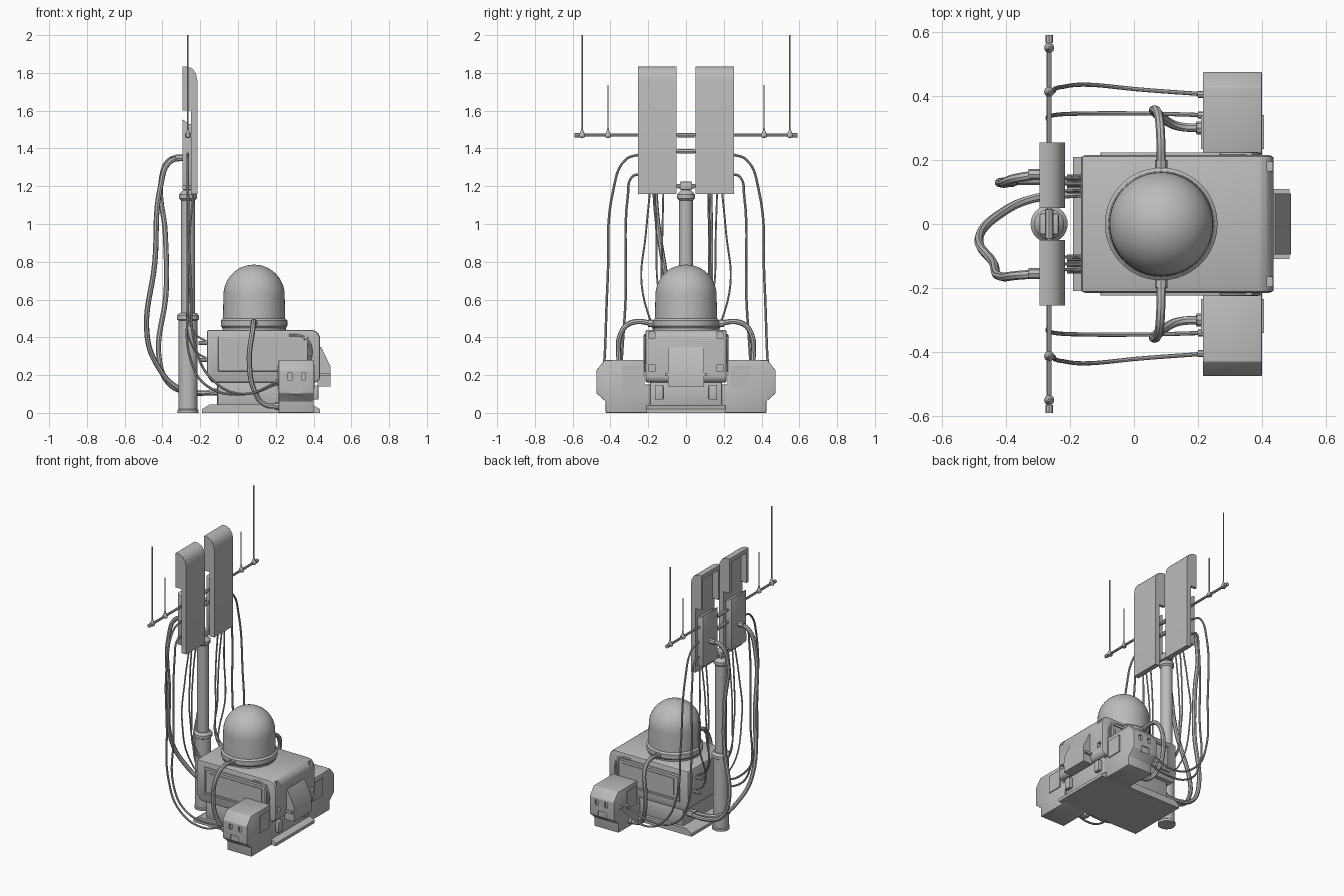
import bpy, bmesh, math
from mathutils import Vector

cube = bpy.data.objects.get("Cube")
if cube:
    bpy.data.objects.remove(cube)

mat = bpy.data.materials.new("plain_grey")
mat.use_nodes = True
GREY = (0.5, 0.5, 0.5, 1)
mat.diffuse_color = GREY
mat.node_tree.nodes["Principled BSDF"].inputs["Base Color"].default_value = GREY
parts = []


def add(name, data):
    ob = bpy.data.objects.new(name, data)
    bpy.context.scene.collection.objects.link(ob)
    data.materials.append(mat)
    return ob


def bake(ob):
    """Turn modifiers or a curve into a plain mesh object."""
    bpy.context.view_layer.update()
    deps = bpy.context.evaluated_depsgraph_get()
    mesh = bpy.data.meshes.new_from_object(ob.evaluated_get(deps))
    name = ob.name
    bpy.data.objects.remove(ob)
    mesh.materials.clear()
    new = add(name, mesh)
    new.name = name
    parts.append(new)
    return new


def prism(name, profile, axis, a, b, bevel=0, cuts=()):
    """Extrude a profile along x or y; cuts are (min, max) boxes to subtract."""
    bm = bmesh.new()
    place = (lambda t, p: (t, p[0], p[1])) if axis == "x" else (lambda t, p: (p[0], t, p[1]))
    ends = [[bm.verts.new(place(t, p)) for p in profile] for t in (a, b)]
    bm.faces.new(ends[0])
    bm.faces.new(ends[1])
    n = len(profile)
    for i in range(n):
        j = (i + 1) % n
        bm.faces.new((ends[0][i], ends[0][j], ends[1][j], ends[1][i]))
    bmesh.ops.recalc_face_normals(bm, faces=bm.faces)
    mesh = bpy.data.meshes.new(name)
    bm.to_mesh(mesh)
    bm.free()
    ob = add(name, mesh)
    if bevel:
        m = ob.modifiers.new("bevel", "BEVEL")
        m.width, m.segments, m.limit_method = bevel, 2, "ANGLE"
    cutters = []
    for lo, hi in cuts:
        c = box("cutter", lo, hi, keep=False)
        c.hide_render = True
        m = ob.modifiers.new("cut", "BOOLEAN")
        m.operation, m.solver, m.object = "DIFFERENCE", "EXACT", c
        cutters.append(c)
    if name == "cutter":
        return ob
    ob = bake(ob)
    for c in cutters:
        bpy.data.objects.remove(c)
    return ob


def box(name, lo, hi, bevel=0, cuts=(), keep=True):
    lo, hi = [min(p) for p in zip(lo, hi)], [max(p) for p in zip(lo, hi)]
    rect = [(lo[0], lo[2]), (hi[0], lo[2]), (hi[0], hi[2]), (lo[0], hi[2])]
    return prism(name, rect, "y", lo[1], hi[1], bevel, cuts)


def lathe(name, profile, x, y, sides=32):
    """Spin (radius, z) points around a vertical axis."""
    bm = bmesh.new()
    vs = [bm.verts.new((r, 0, z)) for r, z in profile]
    es = [bm.edges.new(e) for e in zip(vs, vs[1:])]
    bmesh.ops.spin(bm, geom=vs + es, cent=(0, 0, 0), axis=(0, 0, 1), angle=math.tau, steps=sides)
    bmesh.ops.remove_doubles(bm, verts=bm.verts, dist=0.0001)
    bmesh.ops.recalc_face_normals(bm, faces=bm.faces)
    mesh = bpy.data.meshes.new(name)
    bm.to_mesh(mesh)
    bm.free()
    ob = add(name, mesh)
    ob.location = (x, y, 0)
    parts.append(ob)


def tube(name, pts, r):
    cu = bpy.data.curves.new(name, "CURVE")
    cu.dimensions, cu.bevel_depth, cu.bevel_resolution = "3D", r, 2
    cu.resolution_u, cu.use_fill_caps = (8 if len(pts) > 2 else 1), True
    sp = cu.splines.new("BEZIER")
    sp.bezier_points.add(len(pts) - 1)
    for bp, p in zip(sp.bezier_points, pts):
        bp.co = p
        bp.handle_left_type = bp.handle_right_type = "AUTO"
    bake(add(name, cu))


# Main housing, base and nose
corner = [(0.385 + 0.05 * math.sin(t * math.pi / 10), 0.39 + 0.05 * math.cos(t * math.pi / 10)) for t in range(6)]
side = [(-0.165, 0.44)] + corner + [(0.435, 0.18), (0.415, 0.16), (-0.14, 0.16), (-0.165, 0.2)]
pockets = [((0.41, s * 0.165, z), (0.45, s * 0.195, z + 0.035)) for s in (1, -1) for z in (0.22, 0.395)]
prism("main_housing", side, "y", -0.215, 0.215, 0.012, pockets)
box("lower_housing", (-0.11, -0.19, 0.03), (0.4, 0.19, 0.17), 0.01)
prism("base_plate", [(-0.19, 0), (0.435, 0), (0.435, 0.02), (0.39, 0.045), (-0.15, 0.045), (-0.19, 0.02)],
      "y", -0.21, 0.21)
prism("nose_cover", [(0.42, 0.14), (0.49, 0.14), (0.49, 0.245), (0.44, 0.35), (0.42, 0.35)], "y", -0.095, 0.095)
box("nose_rail", (0.4, -0.11, 0.195), (0.485, 0.11, 0.21))
for s, end in ((1, "back"), (-1, "front")):
    box(end + "_foot", (0.39, s * 0.12, 0.07), (0.425, s * 0.165, 0.145), 0.004)
    box(end + "_side_panel", (-0.105, s * 0.21, 0.22), (0.37, s * 0.224, 0.405), 0.004,
        [((-0.09, s * 0.217, 0.235), (0.355, s * 0.24, 0.39))])
    box(end + "_side_hatch", (-0.06, s * 0.21, 0.255), (0.335, s * 0.221, 0.37))
    tube(end + "_side_strap", [(0.27, s * 0.217, 0.41), (0.345, s * 0.217, 0.4),
                               (0.38, s * 0.217, 0.36), (0.38, s * 0.217, 0.26)], 0.008)

# Dome on its ring
arc = [(0.162 * math.cos(t * math.pi / 24), 0.623 + 0.162 * math.sin(t * math.pi / 24)) for t in range(12)]
lathe("dome", [(0.165, 0.49)] + arc + [(0, 0.785)], 0.085, 0, 48)
lathe("dome_ring", [(0, 0.43), (0.168, 0.43), (0.168, 0.45), (0.176, 0.46), (0.176, 0.49), (0.165, 0.5), (0, 0.5)],
      0.085, 0, 48)

# Mast
MX = -0.265
lathe("mast_lower", [(0, 0), (0.055, 0), (0.055, 0.015), (0.05, 0.02), (0.05, 0.49), (0.058, 0.495),
                     (0.058, 0.515), (0.045, 0.53), (0, 0.53)], MX, 0)
lathe("mast_upper", [(0, 0.5), (0.037, 0.5), (0.037, 1.125), (0.047, 1.135), (0.047, 1.155),
                     (0.036, 1.17), (0.02, 1.18), (0.02, 1.2), (0, 1.2)], MX, 0)
box("mast_head", (MX - 0.03, -0.033, 1.18), (MX + 0.03, 0.033, 1.225), 0.006)
for z in (1.2, 1.385, 1.47):
    tube("panel_link", [(MX, -0.1, z), (MX, 0.1, z)], 0.008)
    tube("panel_link_sleeve", [(MX, -0.045, z), (MX, 0.045, z)], 0.013)
tube("crossbar", [(MX, -0.59, 1.47), (MX, 0.59, 1.47)], 0.008)

panel = [(-0.25, 1.16), (-0.215, 1.16), (-0.215, 1.76), (-0.222, 1.795), (-0.24, 1.822), (-0.27, 1.835),
         (-0.295, 1.835), (-0.295, 1.6), (-0.25, 1.6)]
radio = [(-0.295, 1.2), (-0.24, 1.2), (-0.24, 1.53), (-0.26, 1.53), (-0.295, 1.555)]
for s, end in ((1, "back"), (-1, "front")):
    # Antenna panels with a hooded back and a radio unit
    prism(end + "_antenna_panel", panel, "y", s * 0.05, s * 0.255, 0,
          [((-0.31, s * 0.07, 1.55), (-0.252, s * 0.235, 1.805))])
    prism(end + "_radio_unit", radio, "y", s * 0.075, s * 0.235, 0.004)
    # Whip antennas
    for y, top, r in ((0.55, 2.0, 0.004), (0.413, 1.735, 0.0035)):
        lathe(end + "_whip", [(0, 1.455), (0.016, 1.46), (0.016, 1.475), (0.006, 1.495), (r, 1.51),
                              (r, top), (0, top)], MX, s * y, 10)
    tube(end + "_bar_cap", [(MX, s * 0.565, 1.47), (MX, s * 0.59, 1.47)], 0.012)

    # Side power box
    shape = [(0.19, 0), (0.425, 0), (0.425, 0.06), (0.475, 0.105), (0.475, 0.225), (0.43, 0.28), (0.22, 0.28),
             (0.22, 0.15), (0.19, 0.15)]
    slots = [((x, s * 0.462, 0.175), (x + 0.022, s * 0.5, 0.21)) for x in (0.265, 0.335)]
    slots.append(((0.275, s * 0.468, 0.05), (0.335, s * 0.5, 0.14)))
    prism(end + "_power_box", [(s * y, z) for y, z in shape], "x", 0.215, 0.4, 0.004, slots)
    for x in (0.209, 0.394):
        box(end + "_box_side_plate", (x, s * 0.235, 0.13), (x + 0.012, s * 0.34, 0.25))

    # Hose from dome ring to power box
    tube(end + "_dome_hose", [(0.085, s * 0.16, 0.47), (0.083, s * 0.28, 0.48), (0.078, s * 0.335, 0.44),
                              (0.06, s * 0.355, 0.28), (0.09, s * 0.33, 0.11), (0.14, s * 0.305, 0.045),
                              (0.225, s * 0.3, 0.035)], 0.014)
    tube(end + "_dome_hose_collar", [(0.085, s * 0.165, 0.472), (0.085, s * 0.2, 0.475)], 0.02)
    tube(end + "_box_hose_collar", [(0.195, s * 0.3, 0.037), (0.225, s * 0.3, 0.035)], 0.02)

    # Thin cables from panel edge to power box
    tube(end + "_outer_cable", [(MX, s * 0.24, 1.37), (MX, s * 0.32, 1.34), (MX, s * 0.385, 1.18),
                                (-0.25, s * 0.415, 0.7), (-0.225, s * 0.428, 0.35), (-0.14, s * 0.435, 0.18),
                                (0.02, s * 0.42, 0.1), (0.225, s * 0.405, 0.17)], 0.0065)
    tube(end + "_inner_cable", [(MX, s * 0.24, 1.265), (MX, s * 0.285, 1.25), (MX, s * 0.308, 1.15),
                                (MX, s * 0.32, 0.6), (-0.25, s * 0.34, 0.28), (-0.16, s * 0.345, 0.14),
                                (0.04, s * 0.345, 0.1), (0.225, s * 0.34, 0.16)], 0.0065)
    for y, z in ((0.405, 0.17), (0.34, 0.16)):
        tube(end + "_cable_plug", [(0.2, s * y, z - 0.004), (0.222, s * y, z)], 0.011)

    # Thin cables from panel foot to the rear of the housing
    for y0, ym, y1, z1 in ((0.19, 0.235, 0.145, 0.28), (0.165, 0.15, 0.105, 0.37), (0.12, 0.13, 0.125, 0.37)):
        tube(end + "_feed_cable", [(-0.235, s * y0, 1.18), (-0.255, s * (y0 + ym) / 2, 0.95), (-0.26, s * ym, 0.68),
                                   (-0.235, s * y1, z1 + 0.06), (-0.155, s * y1, z1)], 0.005)
        tube(end + "_feed_plug", [(-0.21, s * y1, z1), (-0.155, s * y1, z1)], 0.01)
    tube(end + "_hose_stub", [(-0.33, s * 0.155, 1.35), (-0.28, s * 0.155, 1.35)], 0.017)

# Thick hoses behind the mast
tube("back_mast_hose", [(-0.29, 0.155, 1.35), (-0.36, 0.145, 1.34), (-0.405, 0.13, 1.24), (-0.385, 0.13, 0.95),
                        (-0.38, 0.13, 0.65), (-0.415, 0.13, 0.27), (-0.36, 0.135, 0.15), (-0.27, 0.135, 0.11),
                        (-0.09, 0.135, 0.11)], 0.014)
tube("front_mast_hose", [(-0.29, -0.155, 1.35), (-0.36, -0.16, 1.33), (-0.41, -0.165, 1.2), (-0.44, -0.12, 0.8),
                         (-0.48, -0.03, 0.4), (-0.42, 0.03, 0.24), (-0.33, 0.075, 0.14), (-0.24, 0.09, 0.11),
                         (-0.09, 0.1, 0.11)], 0.014)
for y in (0.135, 0.1):
    tube("mast_hose_collar", [(-0.15, y, 0.11), (-0.1, y, 0.11)], 0.018)

# Smooth shading with sharp edges kept
bpy.ops.object.select_all(action="DESELECT")
for ob in parts:
    ob.select_set(True)
bpy.context.view_layer.objects.active = parts[0]
bpy.ops.object.shade_smooth_by_angle(angle=math.radians(35))
